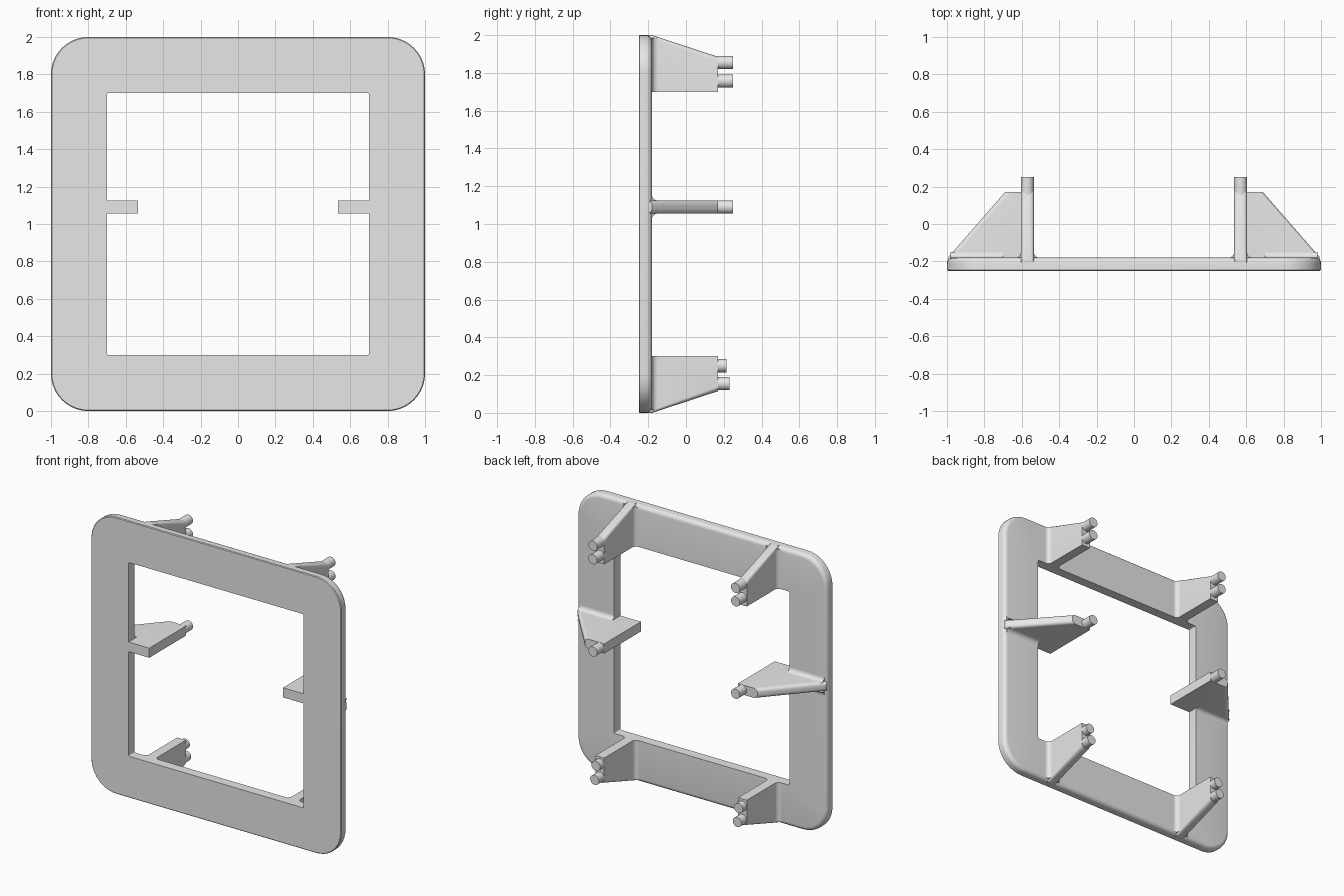
import bpy, bmesh, math
from mathutils import Vector

cube = bpy.data.objects.get("Cube")
if cube:
    bpy.data.objects.remove(cube, do_unlink=True)

grey = bpy.data.materials.new("light_grey")
grey.use_nodes = True
grey.diffuse_color = (0.8, 0.8, 0.8, 1)
grey.node_tree.nodes["Principled BSDF"].inputs["Base Color"].default_value = (0.8, 0.8, 0.8, 1)

FRONT, BACK, FIN_END = -0.25, -0.18, 0.17
FIN_X, HALF = 0.57, 0.035
MID_Z = 1.09
ROUND, FILLET = 0.025, 0.03


def finish(name, bm):
    bmesh.ops.recalc_face_normals(bm, faces=bm.faces[:])
    mesh = bpy.data.meshes.new(name)
    bm.to_mesh(mesh)
    bm.free()
    mesh.materials.append(grey)
    obj = bpy.data.objects.new(name, mesh)
    bpy.context.collection.objects.link(obj)
    bpy.ops.object.select_all(action='DESELECT')
    obj.select_set(True)
    bpy.context.view_layer.objects.active = obj
    bpy.ops.object.shade_smooth_by_angle(angle=math.radians(32))
    return obj


def rounded_ring(bm, half, radius, y, steps=10):
    """Rounded square loop in the xz plane, centred on z = 1."""
    verts = []
    for corner in range(4):
        mid = math.radians(45 + 90 * corner)
        cx = math.copysign(half - radius, math.cos(mid))
        cz = math.copysign(half - radius, math.sin(mid))
        for i in range(steps + 1):
            a = math.radians(90 * corner + 90 * i / steps)
            verts.append(bm.verts.new((cx + radius * math.cos(a), y, 1 + cz + radius * math.sin(a))))
    return verts


def prism(name, points, direction, rounded=None):
    """Extrude a profile; optionally round both long edges of one side."""
    bm = bmesh.new()
    shift = Vector(direction)
    low = [bm.verts.new(p) for p in points]
    high = [bm.verts.new(Vector(p) + shift) for p in points]
    n = len(points)
    bm.faces.new(low)
    bm.faces.new(high[::-1])
    for i in range(n):
        j = (i + 1) % n
        bm.faces.new((low[i], low[j], high[j], high[i]))
    if rounded is not None:
        edges = [bm.edges.get((row[rounded], row[rounded + 1])) for row in (low, high)]
        bmesh.ops.bevel(bm, geom=edges, offset=ROUND, segments=5, profile=0.5, affect='EDGES')
    return finish(name, bm)


def fillet_profile(corner, side):
    """Concave corner: offsets along the side direction and backwards in y."""
    pts = [(0, 0)]
    for i in range(7):
        a = math.pi / 2 * i / 6
        pts.append((FILLET * (1 - math.sin(a)), FILLET * (1 - math.cos(a))))
    return [(corner + side * u, BACK + v) for u, v in pts]


def peg(name, x, z, end):
    bm = bmesh.new()
    start = FIN_END - 0.06
    bmesh.ops.create_cone(bm, cap_ends=True, segments=32, radius1=HALF, radius2=HALF, depth=end - start)
    for v in bm.verts:
        v.co = (x + v.co.x, (start + end) / 2 + v.co.z, z + v.co.y)
    finish(name, bm)


# Square frame, lofted through hole and outer rings
bm = bmesh.new()
rings = [rounded_ring(bm, 0.7, 0.01, BACK)]
for i in range(6):
    a = math.pi / 2 * i / 5
    inset = FILLET * (1 - math.sin(a))
    rings.append(rounded_ring(bm, 1 - inset, 0.2 - inset, BACK - FILLET * (1 - math.cos(a))))
rings.append(rounded_ring(bm, 1, 0.2, FRONT + 0.005))
rings.append(rounded_ring(bm, 0.995, 0.195, FRONT))
rings.append(rounded_ring(bm, 0.7, 0.01, FRONT))
for k, ring in enumerate(rings):
    after = rings[(k + 1) % len(rings)]
    for i in range(len(ring)):
        j = (i + 1) % len(ring)
        bm.faces.new((ring[i], ring[j], after[j], after[i]))
finish("frame", bm)

for s, side in ((1, "left"), (-1, "right")):
    x = s * FIN_X
    # Upright fins on the top and bottom bars, each with two pegs
    for level, root, tip, inner, pegs in (
            ("top", 2.0, 1.885, 1.7, ((1.855, 0.25), (1.757, 0.25))),
            ("bottom", 0.0, 0.115, 0.3, ((0.155, 0.23), (0.25, 0.215)))):
        profile = [(BACK - 0.04, root), (BACK, root), (FIN_END, tip), (FIN_END, inner), (BACK - 0.04, inner)]
        prism(f"{level}_{side}_fin", [(x - HALF, y, z) for y, z in profile], (2 * HALF, 0, 0), rounded=1)
        outer = root + (0.015 if root < 1 else -0.015)
        for d, edge in ((1, "a"), (-1, "b")):
            prism(f"{level}_{side}_fillet_{edge}",
                  [(px, py, inner) for px, py in fillet_profile(x + d * HALF, d)], (0, 0, outer - inner))
        for i, (z, end) in enumerate(pegs):
            peg(f"{level}_{side}_peg_{i + 1}", x, z, end)

    # Flat side fin reaching through the opening, with one peg
    inner_x = FIN_X - HALF
    profile = [(inner_x, FRONT), (0.7, FRONT), (0.7, BACK - 0.03), (0.995, BACK - 0.03),
               (0.995, BACK), (0.69, FIN_END), (inner_x, FIN_END)]
    prism(f"middle_{side}_fin", [(s * px, py, MID_Z - HALF) for px, py in profile], (0, 0, 2 * HALF), rounded=4)
    for d, edge in ((1, "upper"), (-1, "lower")):
        prism(f"middle_{side}_fillet_{edge}",
              [(s * 0.7, py, pz) for pz, py in fillet_profile(MID_Z + d * HALF, d)], (s * 0.28, 0, 0))
    peg(f"middle_{side}_peg", x, MID_Z, 0.25)
